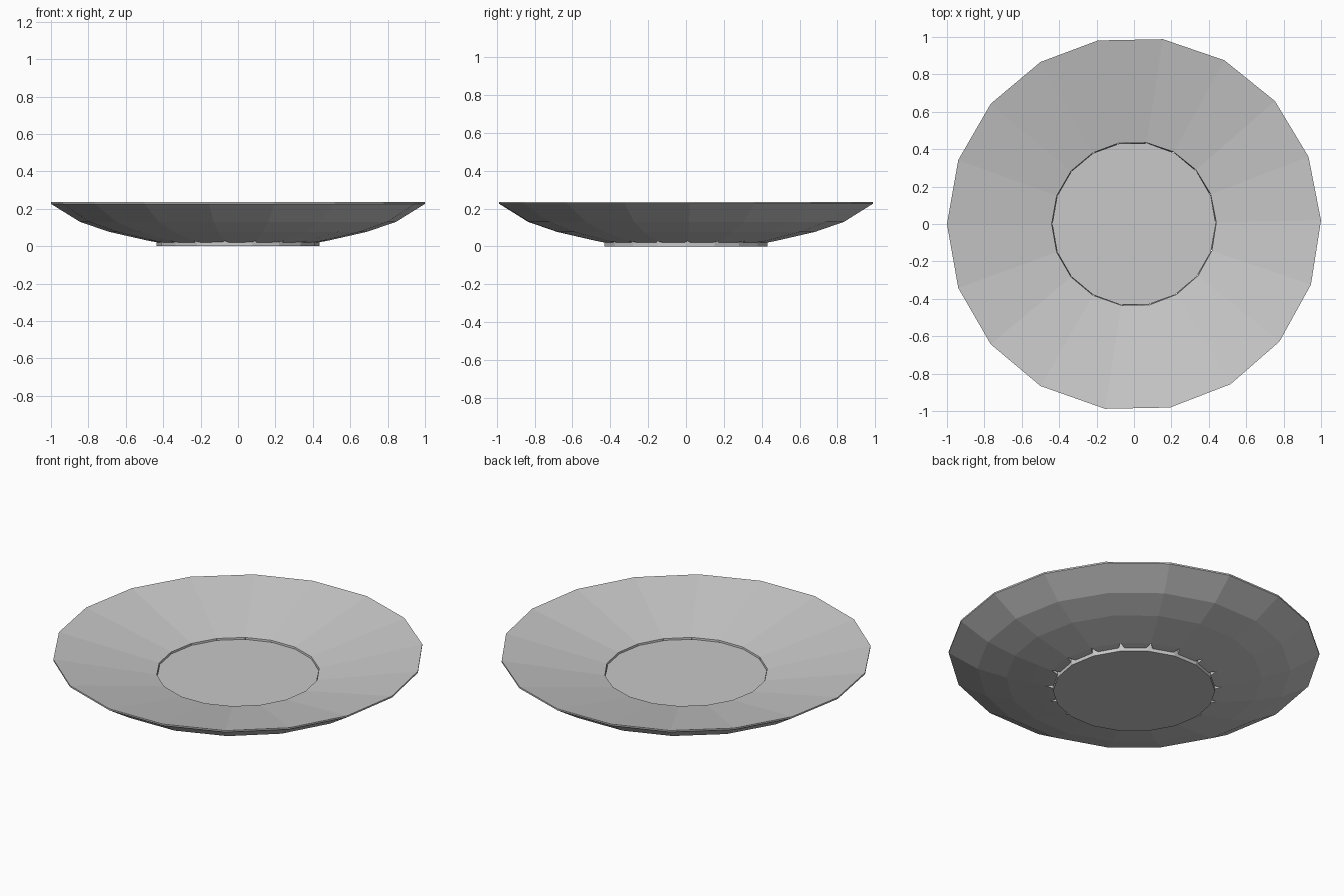
import bpy, bmesh, math

if "Cube" in bpy.data.objects:
    bpy.data.objects.remove(bpy.data.objects["Cube"])

SIDES = 18

grey = bpy.data.materials.new("plain grey")
grey.diffuse_color = (0.58, 0.58, 0.58, 1)
grey.use_nodes = True
grey.node_tree.nodes["Principled BSDF"].inputs["Base Color"].default_value = grey.diffuse_color


def finish(bm, name):
    bmesh.ops.recalc_face_normals(bm, faces=bm.faces)
    mesh = bpy.data.meshes.new(name)
    bm.to_mesh(mesh)
    bm.free()
    mesh.materials.append(grey)
    obj = bpy.data.objects.new(name, mesh)
    bpy.context.collection.objects.link(obj)
    return obj


# Closed panel cross-section: radius, height, inset of each side in degrees
PROFILE = [
    (0.43, 0.02, 2.4),    # notched lower end
    (0.475, 0.028, 0),
    (0.55, 0.045, 0),
    (0.69, 0.077, 0),
    (0.845, 0.13, 0),
    (1.0, 0.226, 0),      # rim
    (1.0, 0.235, 0),
    (0.44, 0.12, 0),      # upper inner edge
]


def seam_angle(i):
    # Seams are evenly spaced, with a slight drift on one side
    a = 180 + 20 * i
    return a + (1.1 if 4 <= i % SIDES <= 14 else 0)


# Wedge panels around the dish
bm = bmesh.new()
for i in range(SIDES):
    start, end = seam_angle(i), seam_angle(i + 1)
    if end < start:
        end += 360
    if i == SIDES - 1:
        end = 180 + 360
    sides = []
    for angle, sign in ((start, 1), (end, -1)):
        ring = []
        for r, z, inset in PROFILE:
            a = math.radians(angle + sign * inset)
            ring.append(bm.verts.new((r * math.cos(a), r * math.sin(a), z)))
        sides.append(ring)
    left, right = sides
    n = len(PROFILE)
    for k in range(n):
        j = (k + 1) % n
        bm.faces.new((left[k], left[j], right[j], right[k]))
    bm.faces.new(left)
    bm.faces.new(right[::-1])
finish(bm, "dish_panels")

# Central disc: foot below, flat floor inside
bm = bmesh.new()
loops = []
for z in (0.0, 0.11):
    loops.append([bm.verts.new((0.437 * math.cos(math.tau * i / SIDES),
                                0.437 * math.sin(math.tau * i / SIDES), z))
                  for i in range(SIDES)])
low, high = loops
for i in range(SIDES):
    j = (i + 1) % SIDES
    bm.faces.new((low[i], low[j], high[j], high[i]))
bm.faces.new(low[::-1])
bm.faces.new(high)
finish(bm, "center_disc")
